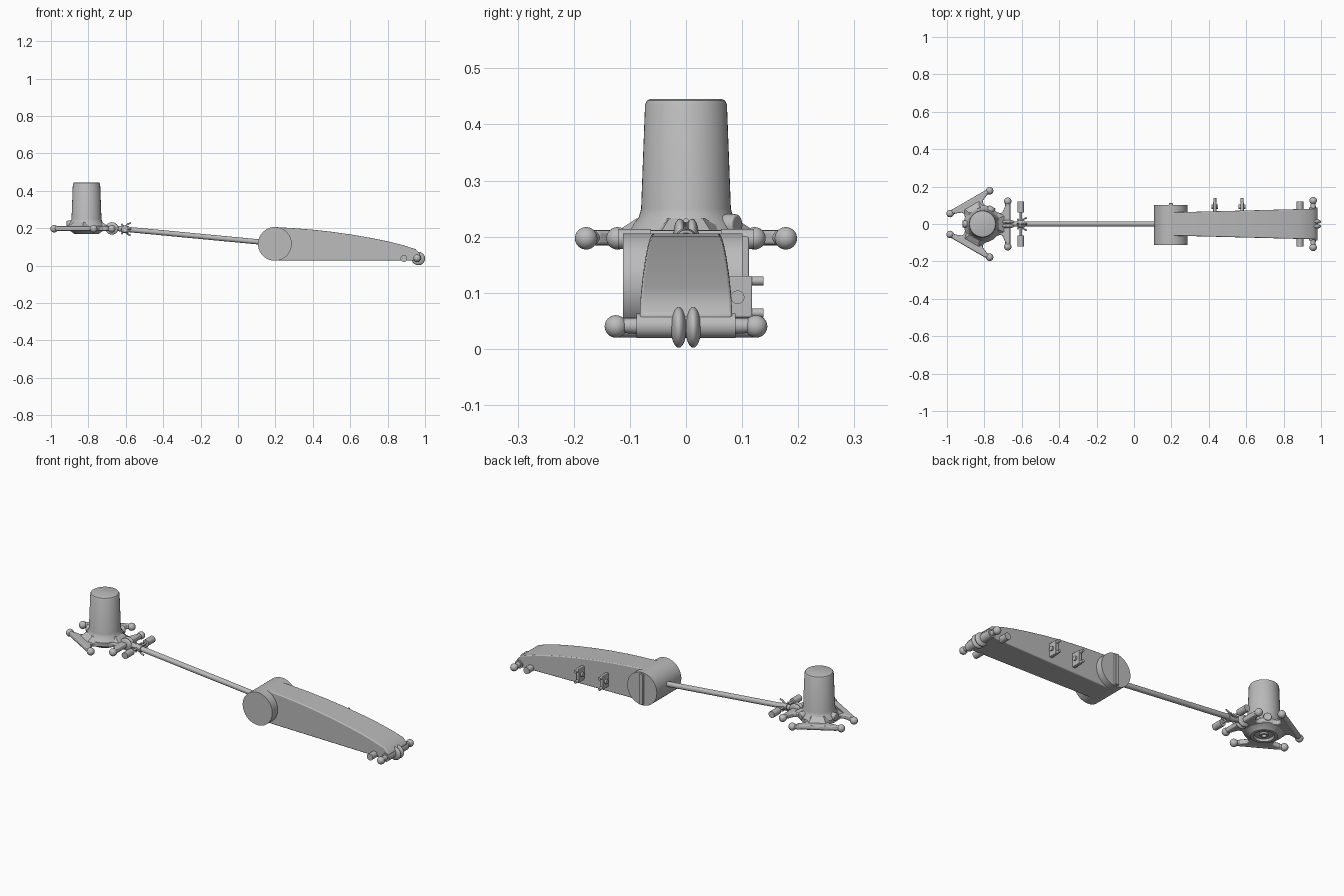
import bpy, bmesh, math
from mathutils import Vector, Matrix

cube = bpy.data.objects.get("Cube")
if cube:
    bpy.data.objects.remove(cube, do_unlink=True)

grey = bpy.data.materials.new("plain grey")
grey.use_nodes = True
tone = (0.5, 0.5, 0.5, 1)
grey.diffuse_color = tone
grey.node_tree.nodes["Principled BSDF"].inputs["Base Color"].default_value = tone


def finish(name, bm, bevel=0):
    bmesh.ops.recalc_face_normals(bm, faces=bm.faces)
    me = bpy.data.meshes.new(name)
    bm.to_mesh(me)
    bm.free()
    me.materials.append(grey)
    ob = bpy.data.objects.new(name, me)
    bpy.context.collection.objects.link(ob)
    bpy.ops.object.select_all(action='DESELECT')
    bpy.context.view_layer.objects.active = ob
    ob.select_set(True)
    bpy.ops.object.shade_smooth_by_angle(angle=math.radians(35))
    if bevel:
        mod = ob.modifiers.new("soft edges", 'BEVEL')
        mod.width, mod.segments = bevel, 3
    return ob


def rod(name, a, b, r1, r2=None, sides=32, bevel=0):
    a, b = Vector(a), Vector(b)
    bm = bmesh.new()
    turn = (b - a).to_track_quat('Z', 'Y').to_matrix().to_4x4()
    bmesh.ops.create_cone(bm, cap_ends=True, segments=sides, radius1=r1,
                          radius2=r1 if r2 is None else r2, depth=(b - a).length,
                          matrix=Matrix.Translation((a + b) / 2) @ turn)
    return finish(name, bm, bevel)


def ball(name, at, size):
    bm = bmesh.new()
    bmesh.ops.create_uvsphere(bm, u_segments=28, v_segments=16, radius=1,
                              matrix=Matrix.Translation(at) @ Matrix.Diagonal((*size, 1)))
    return finish(name, bm)


def box(name, at, size, bevel=0):
    bm = bmesh.new()
    bmesh.ops.create_cube(bm, size=1,
                          matrix=Matrix.Translation(at) @ Matrix.Diagonal((*size, 1)))
    return finish(name, bm, bevel)


def slab(name, low, high, bevel=0):
    """Solid between two matching outlines."""
    bm = bmesh.new()
    a, b = ([bm.verts.new(p) for p in ring] for ring in (low, high))
    bm.faces.new(a)
    bm.faces.new(b)
    n = len(a)
    for i in range(n):
        bm.faces.new((a[i], a[(i + 1) % n], b[(i + 1) % n], b[i]))
    return finish(name, bm, bevel)


def lathe(name, profile, centre, steps=48):
    bm = bmesh.new()
    pts = [bm.verts.new((r, 0, z)) for r, z in profile]
    edges = [bm.edges.new(pair) for pair in zip(pts, pts[1:])]
    bmesh.ops.spin(bm, geom=pts + edges, cent=(0, 0, 0), axis=(0, 0, 1),
                   angle=math.tau, steps=steps, use_duplicate=False)
    bmesh.ops.remove_doubles(bm, verts=bm.verts, dist=0.0002)
    bmesh.ops.translate(bm, verts=bm.verts, vec=centre)
    return finish(name, bm)


# Tapered arm housing: side profile, widening towards the tip
profile = [(0.2, 0.027), (0.972, 0.027), (0.974, 0.062), (0.95, 0.088), (0.88, 0.11),
           (0.8, 0.13), (0.7, 0.15), (0.6, 0.167), (0.5, 0.181), (0.4, 0.192),
           (0.3, 0.2), (0.2, 0.206)]


def half_width(x):
    return 0.062 + 0.02 * (x - 0.2) / 0.77


slab("arm_housing", [(x, -half_width(x), z) for x, z in profile],
     [(x, half_width(x), z) for x, z in profile], 0.005)

# Pivot drum with a raised rib on its rear face
rod("pivot_drum", (0.197, -0.112, 0.116), (0.197, 0.101, 0.116), 0.09, sides=64)
box("drum_rib", (0.197, 0.1, 0.116), (0.022, 0.024, 0.168), 0.003)

# Cross bar, ball ends and twin lobes at the arm tip
rod("tip_bar", (0.958, -0.088, 0.041), (0.958, 0.088, 0.041), 0.022)
for side, label in ((1, "left"), (-1, "right")):
    rod("tip_stub_" + label, (0.958, side * 0.08, 0.041), (0.958, side * 0.12, 0.041), 0.015, 0.012)
    ball("tip_ball_" + label, (0.958, side * 0.125, 0.04), (0.02,) * 3)
    ball("tip_lobe_" + label, (0.964, side * 0.013, 0.038), (0.036, 0.014, 0.036))
    rod("tip_peg_" + label, (0.887, side * 0.07, 0.038), (0.887, side * 0.121, 0.038), 0.018)

# Two clip brackets on the rear wall
for i, x in enumerate((0.432, 0.578)):
    tag = "_%d" % (i + 1)
    box("bracket_plate" + tag, (x, 0.085, 0.093), (0.018, 0.066, 0.074), 0.003)
    rod("bracket_boss" + tag, (x - 0.018, 0.092, 0.092), (x + 0.018, 0.092, 0.092), 0.012)
    for z in (0.064, 0.121):
        rod("bracket_pin" + tag, (x, 0.11, z), (x, 0.138, z), 0.008, sides=20)

# Long shaft to the head
rod("shaft", (0.13, 0, 0.125), (-0.66, 0, 0.2), 0.014)

# Joint: side pegs, thin pin and four curved spring clips
rod("joint_pin", (-0.605, -0.07, 0.196), (-0.605, 0.07, 0.196), 0.006, sides=16)
rod("joint_collar", (-0.622, 0, 0.196), (-0.585, 0, 0.193), 0.019)
for side, label in ((1, "left"), (-1, "right")):
    rod("joint_peg_" + label, (-0.605, side * 0.062, 0.196), (-0.605, side * 0.121, 0.196), 0.018)
    ball("head_lobe_" + label, (-0.674, side * 0.011, 0.199), (0.035, 0.012, 0.033))
for k in range(4):
    spin = Matrix.Rotation(k * math.pi / 2, 3, 'X')
    path = [(0.03, 0.034), (0.012, 0.026), (0, 0.014), (-0.014, 0.018), (-0.02, 0.028)]
    points = [spin @ Vector((dx, out, 0)) + Vector((-0.603, 0, 0.195)) for dx, out in path]
    for a, b in zip(points, points[1:]):
        rod("spring_clip", a, b, 0.0045, sides=12)

# Head: tapered cup flaring into the hub, with a recessed underside
hub = Vector((-0.81, 0, 0))
lathe("cup_and_hub",
      [(0, 0.445), (0.064, 0.445), (0.069, 0.443), (0.073, 0.436), (0.08, 0.25),
       (0.084, 0.235), (0.094, 0.222), (0.1, 0.212), (0.098, 0.19), (0.078, 0.18),
       (0.065, 0.168), (0.05, 0.168), (0.045, 0.18), (0.022, 0.18), (0.02, 0.172),
       (0.012, 0.172), (0.01, 0.185), (0, 0.185)], hub)

# Three feet around the hub, each a web plate with a ball-ended bar
web = [(0.03, 0.08), (0.072, 0.068), (0.092, 0.056), (0.108, 0.064), (0.122, 0.1), (0.147, 0.104)]
outline = web + [(x, -y) for x, y in reversed(web)]
for k in range(3):
    spin = Matrix.Rotation(k * math.tau / 3, 3, 'Z')

    def place(x, y, z):
        return spin @ Vector((x, y, z)) + hub

    slab("foot_web", [place(x, y, 0.186) for x, y in outline],
         [place(x, y, 0.211) for x, y in outline], 0.005)
    # sloping fillet between cup and foot
    slab("foot_gusset", [place(x, y, 0.2) for x, y in ((0.05, -0.07), (0.13, -0.05), (0.13, 0.05), (0.05, 0.07))],
         [place(x, y, 0.232) for x, y in ((0.05, -0.055), (0.085, -0.03), (0.085, 0.03), (0.05, 0.055))])
    rod("foot_bar", place(0.135, -0.12, 0.198), place(0.135, 0.12, 0.198), 0.0135)
    for y in (-0.122, 0.122):
        ball("foot_ball", place(0.135, y, 0.197), (0.02,) * 3)

# Round bosses between the feet
for angle in (math.pi / 3, math.pi):
    way = Vector((math.cos(angle), math.sin(angle), 0))
    up = Vector((0, 0, 0.22))
    rod("hub_boss", hub + way * 0.05 + up, hub + way * 0.106 + up, 0.02, bevel=0.004)
